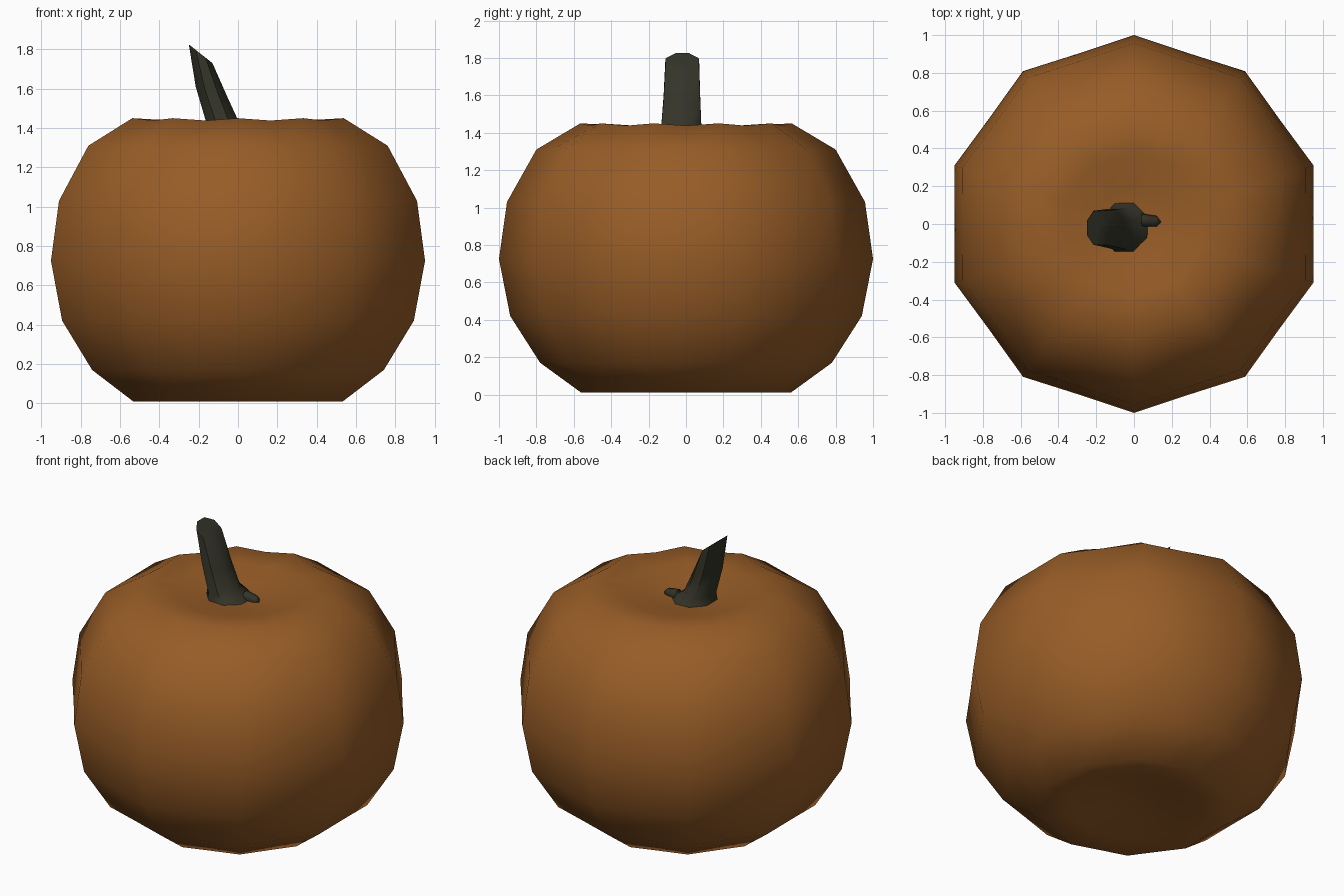
import bpy, bmesh, math
from mathutils import Vector

if "Cube" in bpy.data.objects:
    bpy.data.objects.remove(bpy.data.objects["Cube"])


def material(name, rgb):
    m = bpy.data.materials.new(name)
    m.diffuse_color = (*rgb, 1)
    m.use_nodes = True
    m.node_tree.nodes["Principled BSDF"].inputs["Base Color"].default_value = m.diffuse_color
    return m


def loft(name, rings, mat, sharp=None):
    """Skin a list of rings; a ring with a single point closes an end as a fan."""
    bm = bmesh.new()
    loops = [[bm.verts.new(p) for p in r] for r in rings]
    for a, b in zip(loops, loops[1:]):
        n = max(len(a), len(b))
        for i in range(n):
            j = (i + 1) % n
            if len(a) == 1:
                bm.faces.new((a[0], b[j], b[i]))
            elif len(b) == 1:
                bm.faces.new((a[i], a[j], b[0]))
            else:
                bm.faces.new((a[i], a[j], b[j], b[i]))
    for f in bm.faces:
        f.smooth = True
    bmesh.ops.recalc_face_normals(bm, faces=bm.faces)
    if sharp:
        for e in bm.edges:
            if len(e.link_faces) == 2 and e.calc_face_angle() > sharp:
                e.smooth = False
    me = bpy.data.meshes.new(name)
    bm.to_mesh(me)
    bm.free()
    me.materials.append(mat)
    ob = bpy.data.objects.new(name, me)
    bpy.context.collection.objects.link(ob)
    return ob


orange = material("pumpkin orange", (0.31, 0.108, 0.02))
stem_col = material("dark stem green", (0.034, 0.034, 0.022))

# Pumpkin body: ten soft lobes with shallow creases between them
profile = [(0, 0.06), (0.2, 0.055), (0.38, 0.015), (0.56, 0.01), (0.78, 0.17), (0.94, 0.42), (1.0, 0.725),
           (0.957, 1.03), (0.80, 1.31), (0.565, 1.45), (0.38, 1.44), (0.2, 1.395), (0, 1.38)]
rings = []
for r, z in profile:
    if r == 0:
        rings.append([(0, 0, z)])
        continue
    ring = []
    for i in range(20):
        a = math.pi / 2 + i * math.pi / 10
        crease = i % 2
        k = 0.949 if crease else 1.0
        dz = -0.012 * crease if z > 1.4 else 0
        ring.append((r * k * math.cos(a), r * k * math.sin(a), z + dz))
    rings.append(ring)
loft("pumpkin_body", rings, orange)

# Leaning octagonal stem: left x/z, right x/z, centre y, half depth
sections = [(-0.175, 1.36, 0.10, 1.36, -0.015, 0.14),
            (-0.17, 1.41, 0.045, 1.41, -0.02, 0.12),
            (-0.165, 1.44, 0.00, 1.44, -0.025, 0.107),
            (-0.215, 1.61, -0.055, 1.56, -0.022, 0.098),
            (-0.25, 1.825, -0.13, 1.73, -0.02, 0.09)]
c8 = math.cos(math.pi / 8)
rings = []
for xl, zl, xr, zr, cy, hy in sections:
    ring = []
    for i in range(8):
        a = math.pi / 8 + i * math.pi / 4
        t = 0.5 + 0.5 * math.cos(a) / c8
        ring.append((xl + (xr - xl) * t, cy + hy * math.sin(a) / c8, zl + (zr - zl) * t))
    rings.append(ring)
top = sum((Vector(p) for p in rings[-1]), Vector()) / 8
loft("stem", rings + [[top]], stem_col, math.radians(50))

# Small root nub at the foot of the stem
nub = [[(0.04, 0.02 + 0.035 * math.cos(a), 1.40 + 0.035 * math.sin(a)) for a in [i * math.pi / 3 for i in range(6)]],
       [(0.12, 0.015 + 0.028 * math.cos(a), 1.395 + 0.026 * math.sin(a)) for a in [i * math.pi / 3 for i in range(6)]],
       [(0.145, 0.01, 1.39)]]
loft("stem_root", nub, stem_col)
